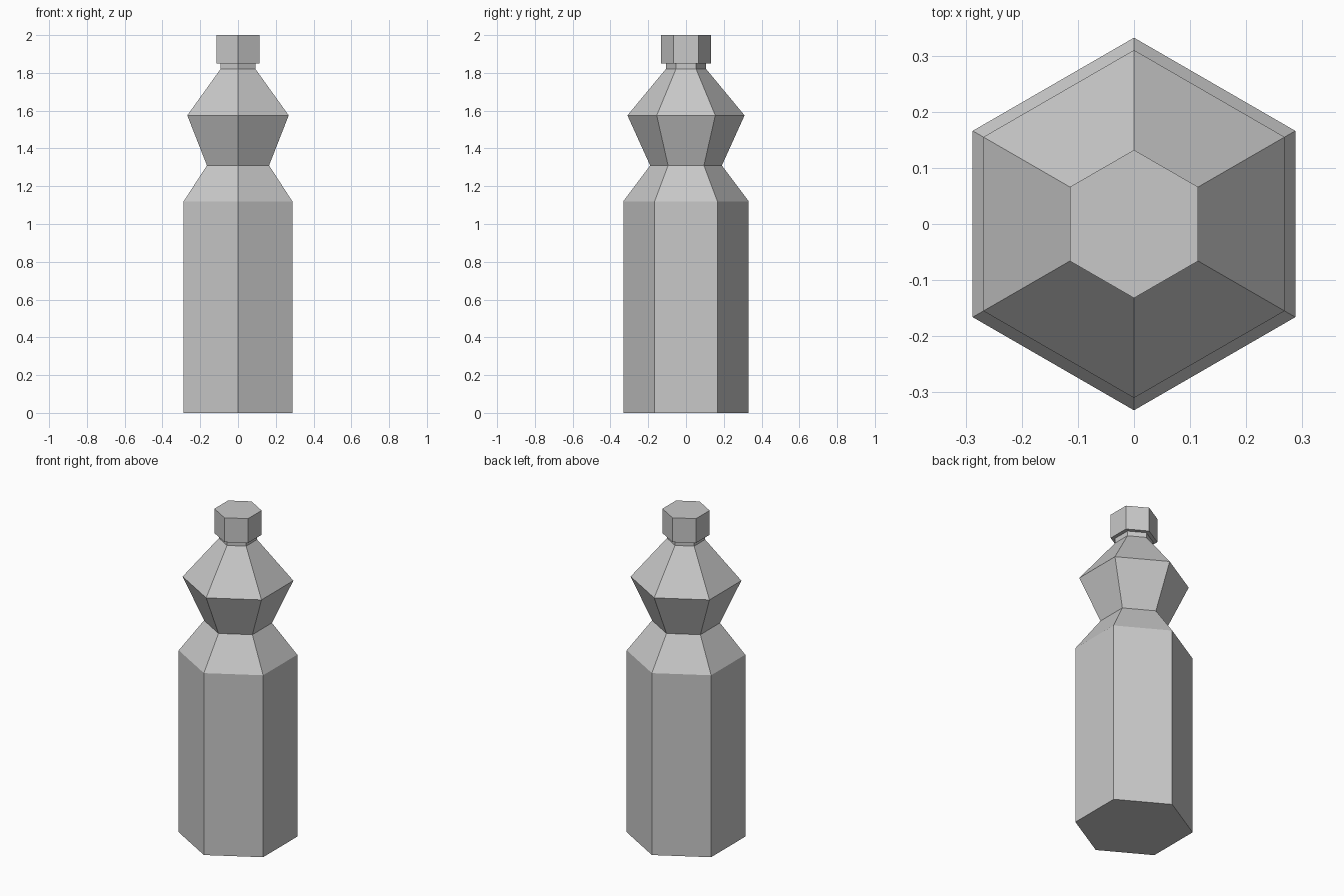
import bpy
import bmesh
from math import cos, sin, pi

cube = bpy.data.objects.get("Cube")
if cube:
    bpy.data.objects.remove(cube, do_unlink=True)

SIDES = 6

grey = bpy.data.materials.new("plain_grey")
grey.use_nodes = True
colour = (0.58, 0.58, 0.58, 1)
grey.diffuse_color = colour
grey.node_tree.nodes["Principled BSDF"].inputs["Base Color"].default_value = colour


def lathe(name, profile):
    """Closed hexagonal solid from (radius, height) rings, corners on the y axis."""
    bm = bmesh.new()
    rings = []
    for r, z in profile:
        angles = [pi / 2 + 2 * pi * i / SIDES for i in range(SIDES)]
        rings.append([bm.verts.new((r * cos(a), r * sin(a), z)) for a in angles])
    for low, high in zip(rings, rings[1:]):
        for i in range(SIDES):
            j = (i + 1) % SIDES
            bm.faces.new((low[i], low[j], high[j], high[i]))
    bm.faces.new(rings[0][::-1])
    bm.faces.new(rings[-1])
    mesh = bpy.data.meshes.new(name)
    bm.to_mesh(mesh)
    bm.free()
    mesh.materials.append(grey)
    obj = bpy.data.objects.new(name, mesh)
    bpy.context.collection.objects.link(obj)
    return obj


# Bottle: straight base, pinched waist, flared shoulder and short neck
lathe("bottle_body", [
    (0.332, 0), (0.332, 1.12), (0.19, 1.31),
    (0.31, 1.575), (0.107, 1.82), (0.107, 1.85),
])

# Screw cap
lathe("bottle_cap", [(0.132, 1.85), (0.132, 2)])
